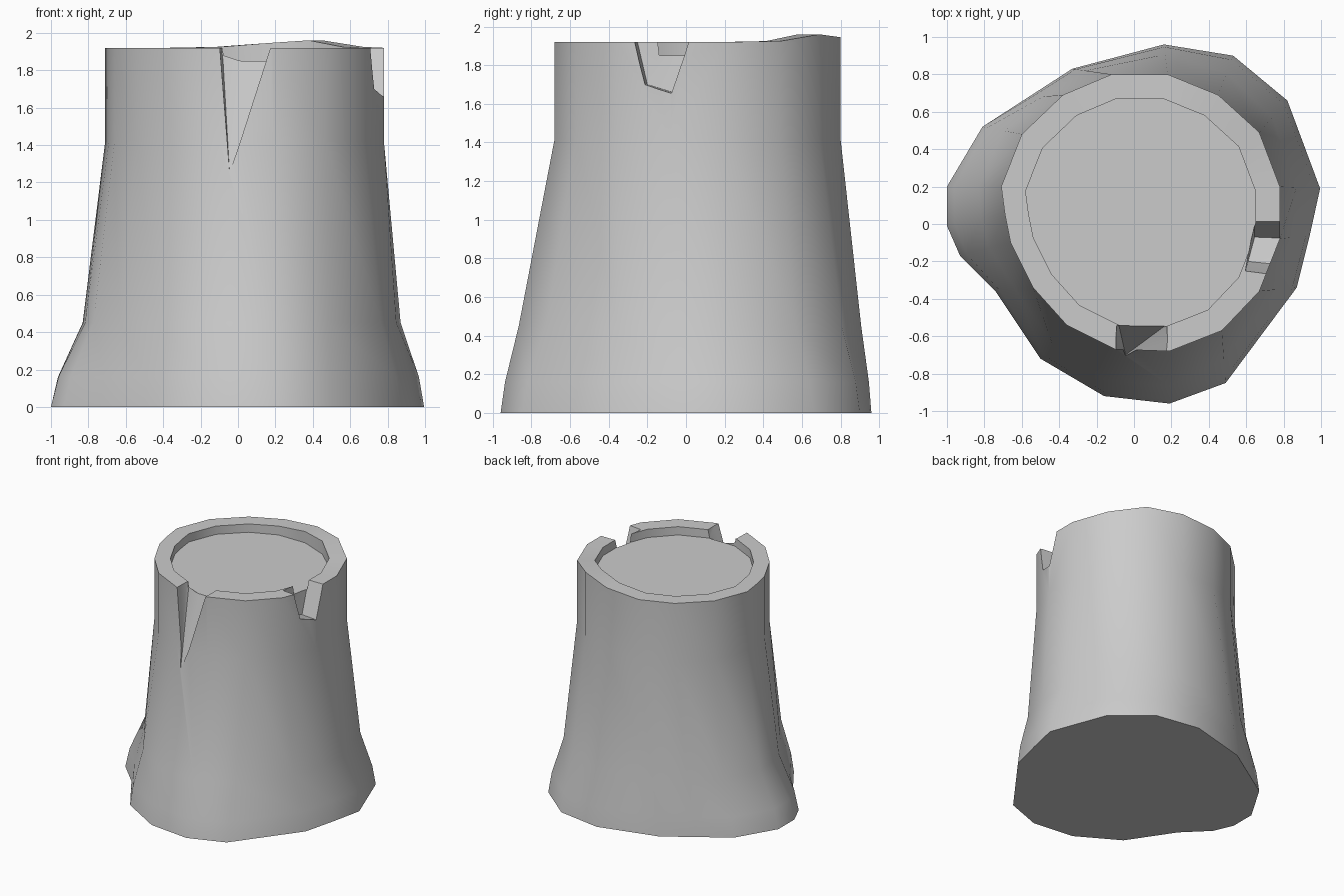
import bpy, bmesh, math

if "Cube" in bpy.data.objects:
    bpy.data.objects.remove(bpy.data.objects["Cube"])

# Outer outline at the cut top and at the flared foot (same count, clockwise from the left)
RIM = [(-.71, .2), (-.6, .48), (-.38, .69), (-.12, .8), (.18, .8), (.45, .69), (.67, .49),
       (.78, .2), (.78, -.08), (.67, -.36), (.47, -.57), (.19, -.68), (-.1, -.67),
       (-.36, -.54), (-.54, -.34), (-.66, -.1), (-.69, .05)]
FOOT = [(-1, .2), (-.81, .52), (-.57, .675), (-.33, .83), (.16, .96), (.53, .9), (.82, .66),
        (.995, .19), (.94, -.06), (.87, -.34), (.49, -.85), (.19, -.96), (-.16, -.92),
        (-.5, -.72), (-.74, -.36), (-.93, -.17), (-1, -.01)]
RAISED = {3: .005, 4: .025, 5: .04, 6: .005}
CX, CY, FLOOR, TOP = .035, .06, 1.85, 1.92


def blend(z, base, side):
    # move from foot to rim outline, faster at the left and right than front and back
    pts = []
    for (fx, fy), (rx, ry) in zip(FOOT, RIM):
        t = base + side * abs(math.cos(math.atan2(ry - CY, rx - CX)))
        pts.append((fx + (rx - fx) * t, fy + (ry - fy) * t, z))
    return pts


def inset(z, lift=1):
    return [(CX + (x - CX) * .825, CY + (y - CY) * .825, z + lift * RAISED.get(i, 0))
            for i, (x, y) in enumerate(RIM)]


def add_object(name, bm):
    bmesh.ops.recalc_face_normals(bm, faces=bm.faces[:])
    me = bpy.data.meshes.new(name)
    bm.to_mesh(me)
    bm.free()
    ob = bpy.data.objects.new(name, me)
    bpy.context.collection.objects.link(ob)
    return ob


# Stump: stacked rings, hollowed rim and capped ends
rings = [blend(0, 0, 0), blend(.16, .07, .06), blend(.45, .27, .32),
         [(x, y, 1.42) for x, y in RIM],
         [(x, y, TOP + RAISED.get(i, 0)) for i, (x, y) in enumerate(RIM)],
         inset(TOP), inset(FLOOR, 0)]
bm = bmesh.new()
loops = [[bm.verts.new(p) for p in ring] for ring in rings]
n = len(RIM)
for a, b in zip(loops, loops[1:]):
    for i in range(n):
        j = (i + 1) % n
        bm.faces.new((a[i], a[j], b[j], b[i]))
bm.faces.new(loops[0])
bm.faces.new(loops[-1])
stump = add_object("tree_stump", bm)


# Notches split into the rim
def cut_notch(name, points):
    cb = bmesh.new()
    for p in points:
        cb.verts.new(p)
    bmesh.ops.convex_hull(cb, input=cb.verts[:])
    cutter = add_object(name, cb)
    cutter.hide_render = True
    mod = stump.modifiers.new(name, 'BOOLEAN')
    mod.operation = 'DIFFERENCE'
    mod.solver = 'EXACT'
    mod.object = cutter
    bpy.context.view_layer.objects.active = stump
    bpy.ops.object.modifier_apply(modifier=name)
    bpy.data.objects.remove(cutter)


cut_notch("front_notch", [
    (-.105, -.72, 2), (.195, -.72, 2), (-.045, -.70, 1.25),
    (-.08, -.545, 1.852), (.165, -.545, 1.852), (-.1, -.53, 2), (.19, -.53, 2)])
cut_notch("right_notch", [
    (.645, .04, 2), (.645, -.07, 1.66), (.61, -.2, 1.70), (.59, -.27, 2),
    (.9, .04, 2), (.9, -.08, 1.65), (.9, -.23, 1.70), (.9, -.31, 2)])

# Smooth bark with crisp cut edges
bpy.ops.object.select_all(action='DESELECT')
stump.select_set(True)
bpy.context.view_layer.objects.active = stump
bpy.ops.object.shade_smooth_by_angle(angle=math.radians(35))
